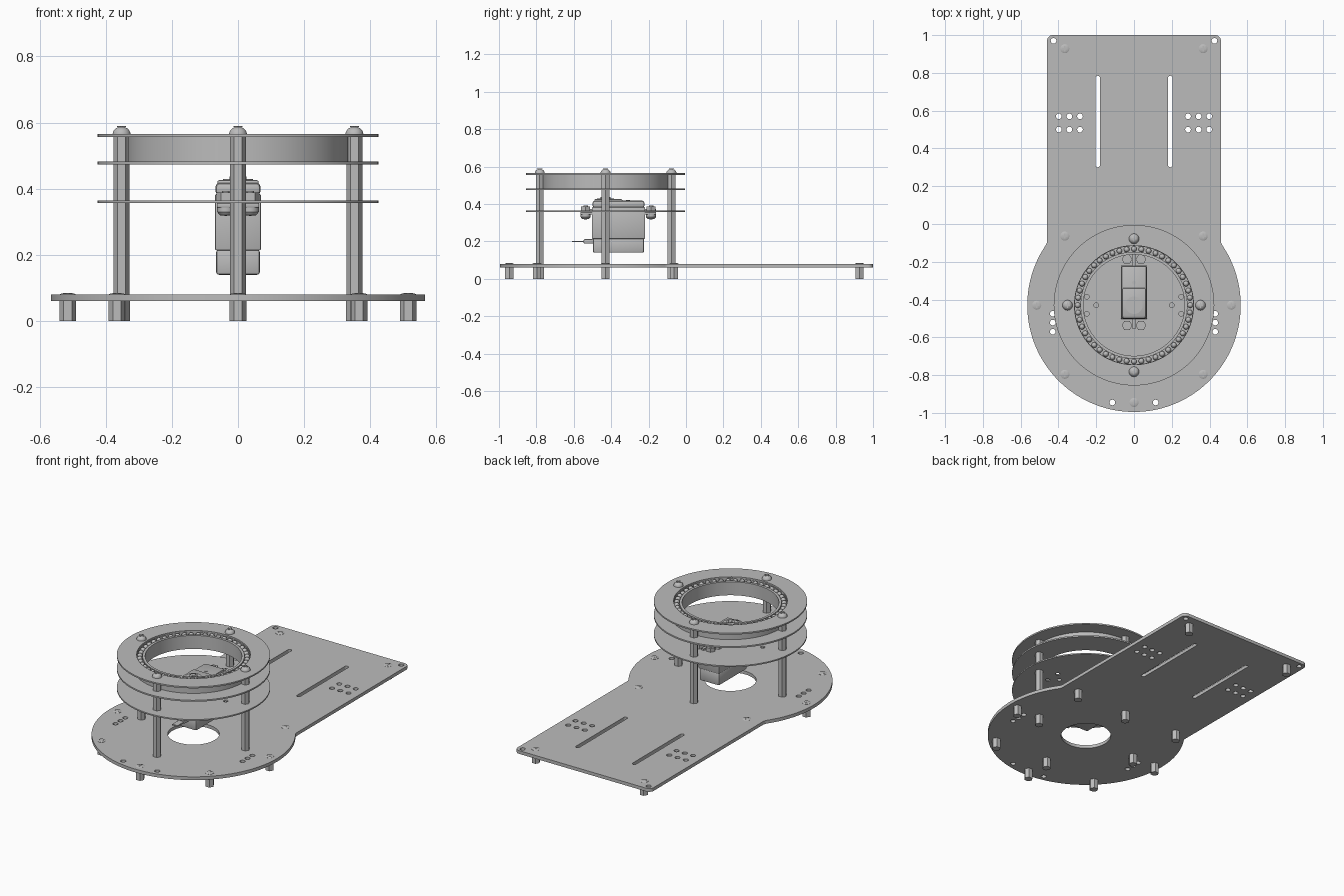
import bpy, bmesh, math
from mathutils import Matrix, Vector

if "Cube" in bpy.data.objects:
    bpy.data.objects.remove(bpy.data.objects["Cube"], do_unlink=True)

GREY = (0.5, 0.5, 0.5, 1)
grey = bpy.data.materials.new("plain grey")
grey.use_nodes = True
grey.diffuse_color = GREY
grey.node_tree.nodes["Principled BSDF"].inputs["Base Color"].default_value = GREY

CY = -0.43           # axis of the round tower
BOLT = 0.352         # pillar circle radius
parts = []


def add(name, mesh):
    ob = bpy.data.objects.new(name, mesh)
    bpy.context.scene.collection.objects.link(ob)
    mesh.materials.clear()
    mesh.materials.append(grey)
    parts.append(ob)
    return ob


def from_bm(name, bm):
    mesh = bpy.data.meshes.new(name)
    bmesh.ops.recalc_face_normals(bm, faces=bm.faces)
    bm.to_mesh(mesh)
    bm.free()
    return add(name, mesh)


def arc(x, y, r, a, b, n):
    return [(x + r * math.cos(math.radians(a + (b - a) * i / n)),
             y + r * math.sin(math.radians(a + (b - a) * i / n))) for i in range(n + 1)]


def circle(x, y, r, n=20):
    return arc(x, y, r, 0, 360, n)[:-1]


def plate(name, loops, z0, z1):
    """Flat sheet: first loop is the outline, the rest are holes."""
    cu = bpy.data.curves.new(name, 'CURVE')
    cu.dimensions, cu.fill_mode = '2D', 'BOTH'
    cu.extrude = (z1 - z0) / 2
    for pts in loops:
        sp = cu.splines.new('POLY')
        sp.points.add(len(pts) - 1)
        for p, (x, y) in zip(sp.points, pts):
            p.co = (x, y, 0, 1)
        sp.use_cyclic_u = True
    tmp = bpy.data.objects.new(name, cu)
    bpy.context.scene.collection.objects.link(tmp)
    dg = bpy.context.evaluated_depsgraph_get()
    mesh = bpy.data.meshes.new_from_object(tmp.evaluated_get(dg))
    bpy.data.objects.remove(tmp, do_unlink=True)
    bm = bmesh.new()
    bm.from_mesh(mesh)
    bmesh.ops.remove_doubles(bm, verts=bm.verts, dist=1e-5)
    bmesh.ops.translate(bm, verts=bm.verts, vec=(0, 0, (z0 + z1) / 2))
    return from_bm(name, bm)


def lathe(name, profile, x, y, n, closed=False):
    bm = bmesh.new()
    vs = [bm.verts.new((r, 0, z)) for r, z in profile]
    pairs = list(zip(vs, vs[1:])) + ([(vs[-1], vs[0])] if closed else [])
    es = [bm.edges.new(p) for p in pairs]
    bmesh.ops.spin(bm, geom=vs + es, cent=(0, 0, 0), axis=(0, 0, 1),
                   angle=math.tau, steps=n, use_merge=True)
    bmesh.ops.remove_doubles(bm, verts=bm.verts, dist=1e-5)
    bmesh.ops.translate(bm, verts=bm.verts, vec=(x, y, 0))
    return from_bm(name, bm)


def rod(name, x, y, r, z0, z1, n=6):
    return lathe(name, [(0, z0), (r, z0), (r, z1), (0, z1)], x, y, n)


def box(name, lo, hi, bevel=0.0):
    lo, hi = Vector(lo), Vector(hi)
    bm = bmesh.new()
    bmesh.ops.create_cube(bm, size=1, matrix=Matrix.Translation((lo + hi) / 2)
                          @ Matrix.Diagonal((*(hi - lo), 1)))
    if bevel:
        bmesh.ops.bevel(bm, geom=bm.edges[:], offset=bevel, segments=2,
                        profile=0.5, affect='EDGES')
    return from_bm(name, bm)


def cross(name, x, y, z, size):
    """Raised cross marking the driver recess of a screw."""
    for w, d in ((size, size / 4), (size / 4, size)):
        box(name, (x - w, y - d, z - 0.003), (x + w, y + d, z))


# base plate outline: round front, filleted neck, rounded back corners
R, W, F = 0.565, 0.46, 0.05
dy = math.sqrt((R + F) ** 2 - (W + F) ** 2)
neck = math.degrees(math.atan2(dy, W + F))
half = (arc(0, CY, R, -90, neck, 48)
        + arc(W + F, CY + dy, F, 180 + neck, 180, 6)
        + arc(W - 0.03, 0.97, 0.03, 0, 90, 6))
outline = half + [(-x, y) for x, y in reversed(half[1:])]

# holes and slots in the base
holes = [circle(0, CY, 0.143, 48)]
for s in (-1, 1):
    holes.append(circle(s * 0.426, 0.97, 0.015))
    holes.append(circle(s * 0.115, -0.945, 0.015))
    holes += [circle(s * x, y, 0.015) for x in (0.286, 0.342, 0.398) for y in (0.5, 0.57)]
    holes += [circle(s * 0.43, y, 0.015) for y in (-0.475, -0.522, -0.57)]
    holes.append(arc(s * 0.192, 0.773, 0.012, 0, 180, 8)
                 + arc(s * 0.192, 0.312, 0.012, 180, 360, 8))
plate("base_plate", [outline] + holes, 0.06, 0.08)

# feet with screw heads above the base
feet = [(0, -0.945)]
for s in (-1, 1):
    feet += [(s * 0.366, y) for y in (0.928, -0.064, -0.796)] + [(s * 0.515, CY)]
for x, y in feet:
    rod("foot", x, y, 0.025, 0, 0.061)
    lathe("foot_screw", [(0.024, 0.079), (0.024, 0.081), (0.018, 0.084), (0, 0.084)], x, y, 20)
    cross("foot_screw_cross", x, y, 0.0845, 0.014)

# pillars, stubs under the base and domed screws on top
pillars = [(BOLT, CY), (-BOLT, CY), (0, CY + BOLT), (0, CY - BOLT)]
for x, y in pillars:
    rod("pillar_stub", x, y, 0.025, 0, 0.061)
    rod("pillar", x, y, 0.024, 0.079, 0.556)
    dome = [(0.027 * math.cos(t), 0.565 + 0.023 * math.sin(t))
            for t in (i * math.pi / 12 for i in range(6))]
    lathe("dome_screw", dome + [(0, 0.588)], x, y, 24)
    cross("dome_screw_cross", x, y, 0.59, 0.014)

# round tower plates
rim = circle(0, CY, 0.425, 96)
plate("top_ring", [rim, circle(0, CY, 0.315, 96)], 0.556, 0.565)
plate("middle_ring", [rim, circle(0, CY, 0.268, 96)], 0.474, 0.483)
servo_slot = [(-0.066, -0.49), (0.066, -0.49), (0.066, -0.225), (-0.066, -0.225)]
small = [circle(s * 0.2, CY, 0.012) for s in (-1, 1)]
small += [circle(s * 0.25, CY + t * 0.045, 0.013) for s in (-1, 1) for t in (-1, 1)]
plate("servo_plate", [rim, servo_slot] + small, 0.357, 0.365)

# bearing race with a groove full of balls
lathe("bearing_race", [(0.268, 0.483), (0.335, 0.483), (0.335, 0.556), (0.313, 0.556),
                       (0.313, 0.54), (0.283, 0.54), (0.283, 0.556), (0.268, 0.556)],
      0, CY, 96, closed=True)
bm = bmesh.new()
for x, y in circle(0, CY, 0.298, 48):
    bmesh.ops.create_icosphere(bm, subdivisions=2, radius=0.015,
                               matrix=Matrix.Translation((x, y, 0.546)))
from_bm("bearing_balls", bm)

# servo body in stacked sections, output shaft and cable
box("servo_bottom", (-0.066, -0.498, 0.14), (0.066, -0.224, 0.216), 0.008)
box("servo_body", (-0.07, -0.503, 0.214), (0.07, -0.219, 0.384), 0.005)
box("servo_top", (-0.068, -0.5, 0.38), (0.068, -0.222, 0.418), 0.012)
box("servo_gear_cover", (-0.062, -0.49, 0.41), (0.062, -0.34, 0.426), 0.005)
rod("servo_collar", 0, CY, 0.046, 0.42, 0.43, 32)
rod("servo_shaft", 0, CY, 0.026, 0.428, 0.437, 24)
cross("servo_shaft_cross", 0, CY, 0.439, 0.016)
rod("servo_cover_screw", 0, -0.31, 0.01, 0.41, 0.421, 16)
box("cable_boot", (-0.02, -0.548, 0.188), (0.02, -0.495, 0.212), 0.006)
box("cable", (-0.018, -0.61, 0.196), (0.018, -0.54, 0.203))

# servo mounting ears with nuts and bolts
for y, y0, y1 in ((-0.537, -0.565, -0.495), (-0.187, -0.23, -0.16)):
    box("servo_ear", (-0.064, y0, 0.343), (0.064, y1, 0.357), 0.003)
    box("ear_rib", (-0.008, y0 + 0.01, 0.355), (0.008, y1, 0.375))
    for x in (-0.037, 0.037):
        rod("ear_nut", x, y, 0.028, 0.365, 0.388)
        rod("ear_bolt", x, y, 0.012, 0.32, 0.393, 16)
        lathe("ear_bolt_head", [(0, 0.318), (0.018, 0.32), (0.026, 0.33),
                                (0.026, 0.343), (0, 0.343)], x, y, 20)

# smooth round walls, keep edges crisp
for ob in bpy.context.selected_objects:
    ob.select_set(False)
for ob in parts:
    ob.select_set(True)
bpy.context.view_layer.objects.active = parts[0]
bpy.ops.object.shade_smooth_by_angle(angle=math.radians(30))
